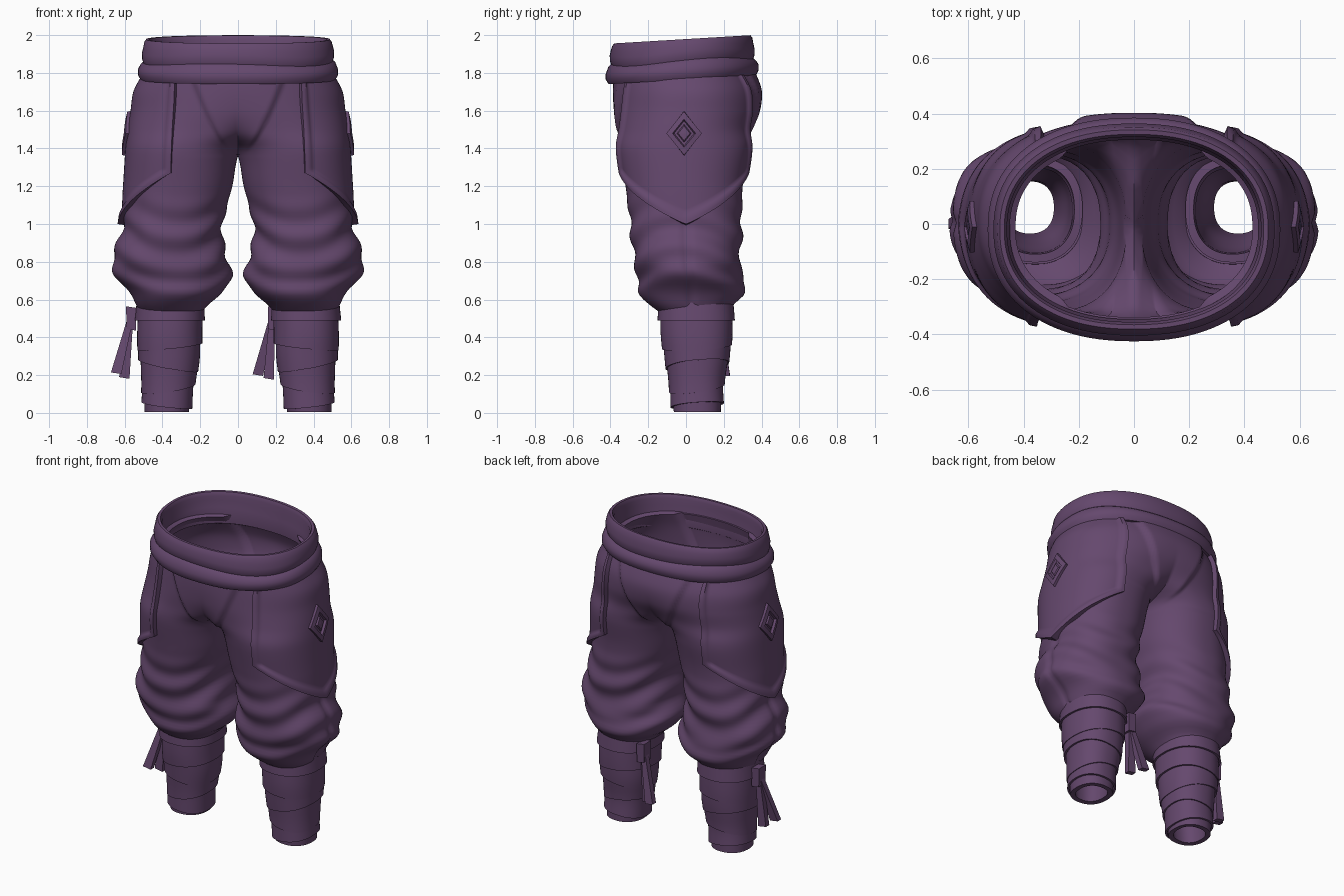
import bpy, bmesh, math
from mathutils import Vector

if "Cube" in bpy.data.objects:
    bpy.data.objects.remove(bpy.data.objects["Cube"])

cloth = bpy.data.materials.new("plum cloth")
cloth.diffuse_color = (0.13, 0.065, 0.155, 1)
cloth.use_nodes = True
cloth.node_tree.nodes["Principled BSDF"].inputs["Base Color"].default_value = cloth.diffuse_color
N = 2.25  # squareness of all cross-sections

# z, inner x, outer x, front y, back y of one trouser leg (inner x < 0: opens into the seat)
LEG = [(.52, .20, .51, -.12, .23), (.57, .16, .54, -.19, .25), (.63, .09, .57, -.25, .31),
       (.70, .045, .63, -.255, .31), (.77, .035, .67, -.265, .285), (.85, .07, .655, -.28, .29),
       (1.0, .08, .61, -.295, .295), (1.2, .03, .595, -.32, .30), (1.36, 0, .585, -.345, .325),
       (1.42, -.04, .58, -.35, .33), (1.5, -.2, .57, -.35, .335), (1.6, -.4, .555, -.36, .37),
       (1.7, -.53, .54, -.365, .38), (1.78, -.5, .50, -.36, .355), (1.86, -.455, .455, -.345, .315)]
SHIN = [(0, .255, .50, -.07, .19), (.15, .235, .505, -.085, .195), (.3, .205, .52, -.11, .225),
        (.42, .195, .53, -.13, .24), (.6, .18, .535, -.145, .25)]


def section(table, z):
    """Smoothly interpolated cross-section: centre x, radius x, centre y, radius y."""
    z = min(max(z, table[0][0]), table[-1][0])
    i = max(k for k in range(len(table) - 1) if table[k][0] <= z)
    a, b = table[i], table[i + 1]
    p, q = table[max(i - 1, 0)], table[min(i + 2, len(table) - 1)]
    h = b[0] - a[0]
    t = (z - a[0]) / h
    v = []
    for c in range(1, 5):
        m0, m1 = (b[c] - p[c]) / (b[0] - p[0]) * h, (q[c] - a[c]) / (q[0] - a[0]) * h
        v.append((2*t**3 - 3*t*t + 1) * a[c] + (t**3 - 2*t*t + t) * m0
                 + (3*t*t - 2*t**3) * b[c] + (t**3 - t*t) * m1)
    return (v[0] + v[1]) / 2, (v[1] - v[0]) / 2, (v[2] + v[3]) / 2, (v[3] - v[2]) / 2


def spow(v, e):
    return math.copysign(abs(v) ** e, v)


def smooth(t):
    t = min(max(t, 0), 1)
    return t * t * (3 - 2 * t)


def ring_point(sec, a, z, out=0):
    cx, rx, cy, ry = sec
    return Vector((cx + (rx + out) * spow(math.cos(a), 2 / N),
                   cy + (ry + out) * spow(math.sin(a), 2 / N), z))


def finish(name, bm, thick=0, mirror=True):
    bmesh.ops.remove_doubles(bm, verts=bm.verts, dist=.0004)
    me = bpy.data.meshes.new(name)
    bm.to_mesh(me)
    bm.free()
    me.materials.append(cloth)
    ob = bpy.data.objects.new(name, me)
    bpy.context.collection.objects.link(ob)
    if mirror:
        m = ob.modifiers.new("mirror", 'MIRROR')
        m.merge_threshold = .001
    if thick:
        s = ob.modifiers.new("thickness", 'SOLIDIFY')
        s.thickness, s.offset = thick, -1
    return ob


def loft(name, rows, thick=0, mirror=True):
    bm = bmesh.new()
    g = [[bm.verts.new(p) for p in r] for r in rows]
    for a, b in zip(g, g[1:]):
        for j in range(len(a) - 1):
            bm.faces.new((a[j], a[j + 1], b[j + 1], b[j]))
    return finish(name, bm, thick, mirror)


# Baggy trousers: half of the seat plus one leg, mirrored
def trouser_row(z, n=128):
    sec = section(LEG, z)
    cx, rx, cy, ry = sec
    opened = z > 1.361
    lim = math.acos(-min(cx / rx, 1) ** (N / 2)) if opened and cx > 0 else (math.pi / 2 if opened else math.pi)
    row = []
    for j in range(n + 1):
        a = lim * (2 * j / n - 1)
        window = smooth((z - .62) / .12) * smooth((1.2 - z) / .25)
        sag = z + .13 * math.sin(a) ** 2 + .03 * math.sin(a) * math.cos(a)
        out = .011 * window * math.sin(math.tau * sag / .17)
        if z < 1.05:  # outer side seam
            out -= .012 * math.exp(-(a / .06) ** 2)
        p = ring_point(sec, a, z, out)
        if z > 1.36:  # seat panel standing proud of the legs
            half = .25 * ((z - 1.35) / .4) ** .6
            p.y += math.copysign(.022, p.y - cy) * smooth((half - p.x) / .035) * smooth((z - 1.38) / .08)
        if opened and j in (0, n):
            p.x = 0
        row.append(p)
    return row


loft("trousers", [trouser_row(.52 + .02 * i) for i in range(68)], .03)


# Side pocket panels with a raised hem, pointed at the bottom
def pocket_point(s, v):
    z = (1 - v) * (1.0 + .27 * abs(s)) + v * 1.79
    sec = section(LEG, z)
    edge = .35 - .03 * smooth((z - 1.3) / .45)
    lim = math.acos(max((edge - sec[0]) / sec[1], 0) ** (N / 2))
    hem = smooth((abs(s) - .9) / .04) if abs(s) > .9 else 0
    hem = max(hem, smooth((.075 - v) / .03))
    return ring_point(sec, s * lim, z, .014 + .014 * hem)


loft("side_pocket", [[pocket_point(j / 36 - 1, i / 50) for j in range(73)] for i in range(51)], .04)


# Diamond badge on each pocket
def badge_point(k, lift, u):
    side, f = int(u) % 4, u % 1
    c = [(1, 0), (0, 1), (-1, 0), (0, -1), (1, 0)]
    y = -.01 + .09 * k * (c[side][0] * (1 - f) + c[side + 1][0] * f)
    z = 1.48 + .12 * k * (c[side][1] * (1 - f) + c[side + 1][1] * f)
    sec = section(LEG, z)
    return ring_point(sec, math.asin(spow((y - sec[2]) / sec[3], N / 2)), z, lift)


loft("diamond_badge", [[badge_point(k, h, j / 6) for j in range(25)] for k, h in
                       ((1, 0), (.96, .03), (.62, .034), (.55, .02), (.4, .02), (.32, .03), (.01, .032))])

# Rolled waistband: closed profile swept round the waist, higher at the back
BAND = [(-.045, 1.78), (-.02, 1.765), (.015, 1.765), (.03, 1.79), (.03, 1.82), (.016, 1.85), (.002, 1.862),
        (.008, 1.88), (.009, 1.91), (.002, 1.94), (-.004, 1.965), (-.014, 1.979), (-.03, 1.978),
        (-.04, 1.955), (-.036, 1.92), (-.05, 1.88), (-.045, 1.78)]
rows = []
for r, z in BAND:
    row = []
    for j in range(97):
        a = math.tau * j / 96
        p = ring_point((0, .5, -.02, .375), a, z, r)
        p.z += .06 * p.y + (.009 * math.sin(3 * a + .6) if 1.83 < z < 1.95 else 0)
        row.append(p)
    rows.append(row)
loft("waistband", rows, 0, False)


# Shin sleeve and its overlapping cloth wraps
def shin_ring(z, out, tilt=0, turn=0):
    row = []
    for j in range(65):
        a = math.tau * j / 64
        zz = max(z + tilt * math.cos(a - turn), .004)
        row.append(ring_point(section(SHIN, zz), a, zz, out))
    return row


loft("shin_sleeve", [shin_ring(.6 * i / 20, -.006) for i in range(21)], .03)
WRAPS = [(.49, .585, .0, 0), (.35, .52, .022, 2.6), (.25, .40, .035, .5), (.13, .30, .03, 2.4), (.04, .18, .02, .6)]
for i, (z0, z1, tilt, turn) in enumerate(WRAPS):
    loft(f"shin_wrap_{i + 1}", [shin_ring(z0 + (z1 - z0) * k / 6, .010 - .012 * k / 6 + (.004 if i == 0 else 0),
                                          tilt, turn) for k in range(7)], .012)


# Knots and hanging ties, both on the same side of each leg
def tie(name, top, end, w0, w1, depth):
    bm = bmesh.new()
    quads = []
    top, end = Vector(top), Vector(end)
    for p, w in ((end, w1), (top, w0)):
        quads.append([bm.verts.new(p + Vector((sx * w / 2, sy * depth / 2, -.08 * sx * w)))
                      for sx, sy in ((-1, -1), (1, -1), (1, 1), (-1, 1))])
    lo, hi = quads
    bm.faces.new(lo[::-1])
    bm.faces.new(hi)
    for j in range(4):
        k = (j + 1) % 4
        bm.faces.new((lo[j], lo[k], hi[k], hi[j]))
    return finish(name, bm, 0, False)


for side, (kx, ky), ends in (("left", (-.565, .06), ((-.645, .0, .21), (-.602, .06, .185))),
                             ("right", (.185, .17), ((.105, .215, .2), (.163, .16, .18)))):
    tie(side + "_knot", (kx, ky, .56), (kx, ky, .44), .055, .05, .07)
    for i, e in enumerate(ends):
        tie(f"{side}_tie_{i + 1}", (kx - .005, ky, .5), e, .03, .055, .035)

# Apply the modifiers and shade smoothly
bpy.ops.object.select_all(action='SELECT')
bpy.context.view_layer.objects.active = bpy.context.selected_objects[0]
bpy.ops.object.convert(target='MESH')
bpy.ops.object.shade_smooth_by_angle(angle=math.radians(40))
